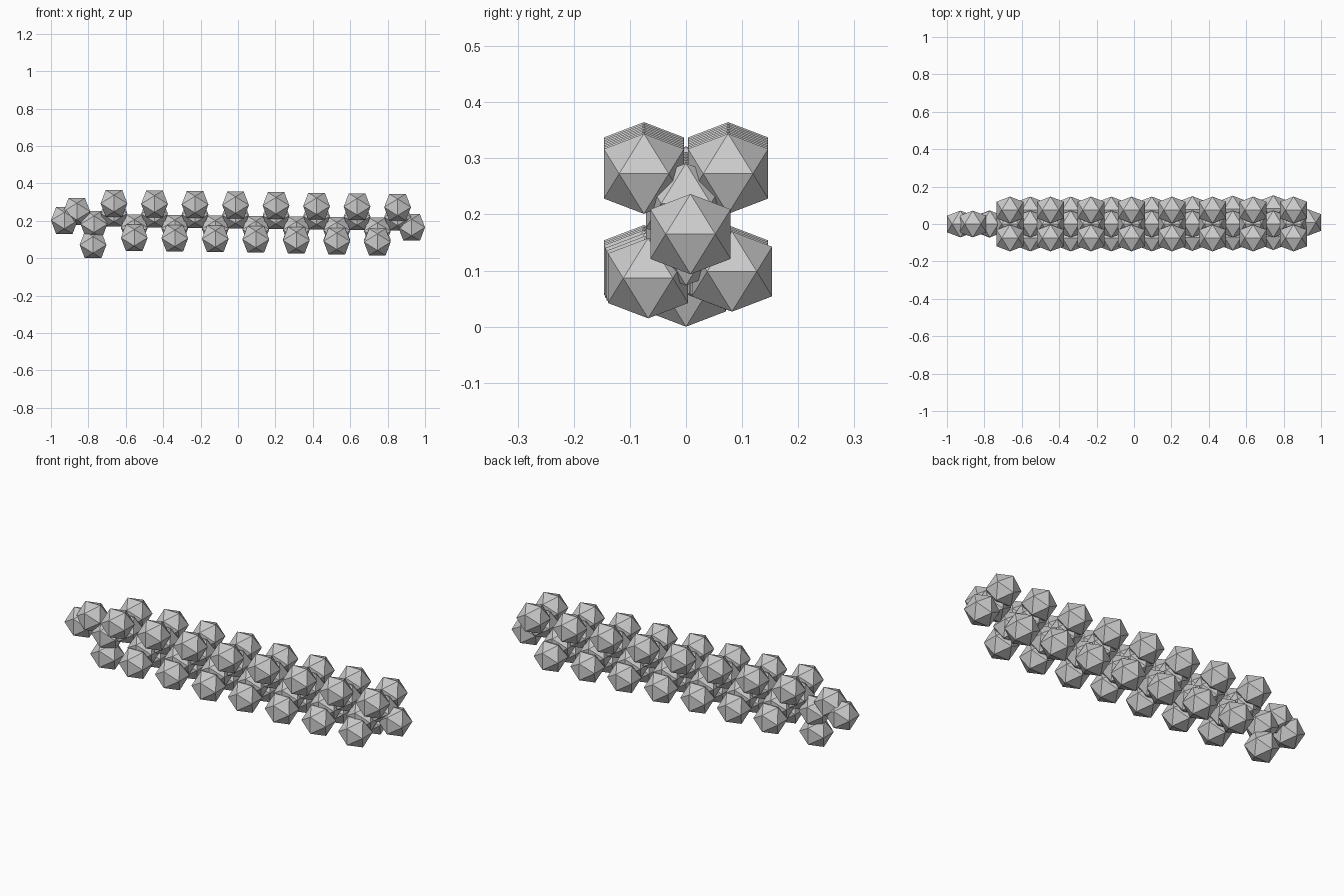
import bpy, bmesh
from math import sin, cos
from mathutils import Vector

if "Cube" in bpy.data.objects:
    bpy.data.objects.remove(bpy.data.objects["Cube"])

PHI = (1 + 5 ** 0.5) / 2
HALF = 0.0715            # half width of every atom
STEP = 0.1083            # chain spacing along x
FIRST_X = -0.663         # first carbon after the acid head


def atom(name, x, y, z):
    """Axis-aligned 20-sided ball, flat shaded."""
    bm = bmesh.new()
    for a in (-1, 1):
        for b in (-PHI, PHI):
            for co in ((b, a, 0), (a, 0, b), (0, b, a)):
                bm.verts.new(Vector(co) * HALF / PHI)
    bmesh.ops.convex_hull(bm, input=bm.verts[:])
    bmesh.ops.recalc_face_normals(bm, faces=bm.faces[:])
    mesh = bpy.data.meshes.new(name)
    bm.to_mesh(mesh)
    bm.free()
    obj = bpy.data.objects.new(name, mesh)
    obj.location = (x, y, z)
    bpy.context.collection.objects.link(obj)


# Acid head at the left end
atom("head_carbon", -0.77, 0.0, 0.182)
atom("head_lower_oxygen", -0.775, 0.0, HALF)
atom("head_upper_oxygen", -0.862, 0.0, 0.25)
atom("head_hydrogen", -1 + HALF, 0.0, 0.202)

# Zigzag carbon chain, each link carrying a pair of hydrogens
for i in range(15):
    x = FIRST_X + i * STEP
    up = 1 if i % 2 == 0 else -1
    middle = 0.202 - 0.0135 * (x + 0.66)
    # slight twist of the lower links near the tail
    roll = 0.0 if up > 0 else 0.08 * max(0.0, (x - 0.1) / 0.65)
    atom("chain_carbon", x, 0.0, middle + up * 0.038)
    for side in (-1, 1):
        dy, dz = side * 0.075, up * 0.091
        atom("chain_hydrogen", x,
             dy * cos(roll) - dz * sin(roll),
             middle + dy * sin(roll) + dz * cos(roll))

# Closing hydrogen at the tail
atom("tail_hydrogen", 1 - HALF, 0.008, 0.165)
